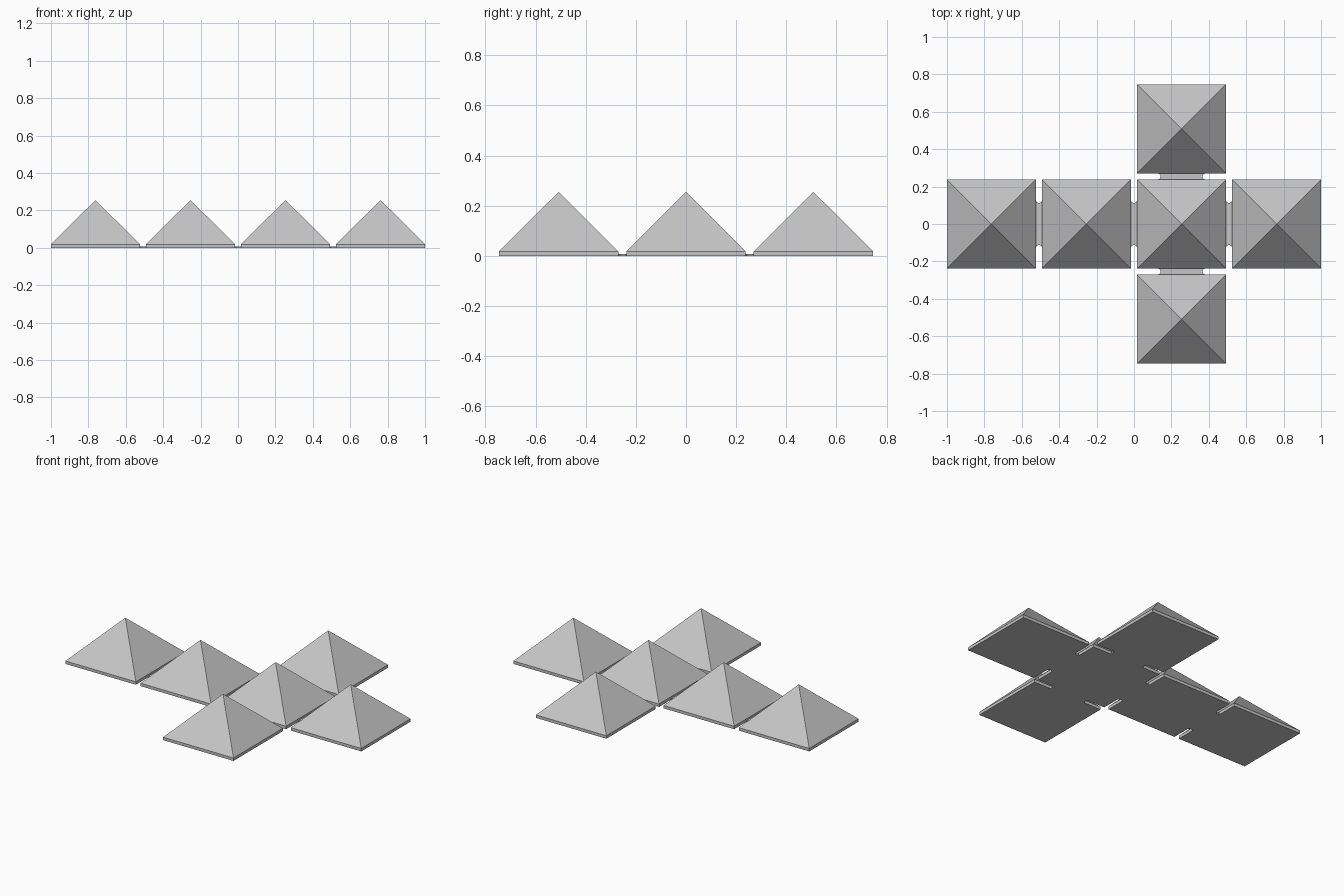
import bpy, bmesh, math
from mathutils import Matrix, Vector

cube = bpy.data.objects.get("Cube")
if cube:
    bpy.data.objects.remove(cube, do_unlink=True)

PITCH = 0.508          # spacing of neighbouring tiles
HALF = 0.238           # half width of a tile
GAP = PITCH / 2 - HALF # half width of the slot between tiles
SLAB = 0.018
PEAK = 0.255
HINGE = 0.007
HINGE_HALF = 0.128

grey = bpy.data.materials.new("plain grey")
grey.use_nodes = True
colour = (0.56, 0.56, 0.56, 1)
grey.diffuse_color = colour
grey.node_tree.nodes["Principled BSDF"].inputs["Base Color"].default_value = colour


def finish(bm, name, location, turn=0):
    bmesh.ops.recalc_face_normals(bm, faces=bm.faces)
    mesh = bpy.data.meshes.new(name)
    bm.to_mesh(mesh)
    bm.free()
    mesh.materials.append(grey)
    obj = bpy.data.objects.new(name, mesh)
    obj.matrix_world = Matrix.Translation(location) @ Matrix.Rotation(turn, 4, "Z")
    bpy.context.collection.objects.link(obj)


def extruded(outline, height):
    bm = bmesh.new()
    base = bm.faces.new([bm.verts.new((x, y, 0)) for x, y in outline])
    top = bmesh.ops.extrude_face_region(bm, geom=[base], use_keep_orig=True)["geom"]
    bmesh.ops.translate(bm, vec=(0, 0, height),
                        verts=[v for v in top if isinstance(v, bmesh.types.BMVert)])
    return bm, next(f for f in top if isinstance(f, bmesh.types.BMFace))


# Square slab rising to a 45 degree pyramid
def tile(name, x, y):
    corners = [(-HALF, -HALF), (HALF, -HALF), (HALF, HALF), (-HALF, HALF)]
    bm, top = extruded(corners, SLAB)
    apex = bmesh.ops.poke(bm, faces=[top])["verts"][0]
    apex.co = Vector((0, 0, PEAK))
    finish(bm, name, (x, y, 0))


# Thin living hinge with rounded notches at both ends
def hinge(name, x, y, turn=0):
    steps = 10
    arc = []
    for i in range(steps + 1):
        a = math.pi * i / steps
        arc.append((GAP * math.cos(a), HINGE_HALF - GAP * math.sin(a)))
    bm, _ = extruded(arc + [(-px, -py) for px, py in arc], HINGE)
    finish(bm, name, (x, y, 0), turn)


# Row of four tiles joined by three hinges
for i, side in enumerate(("far_right", "right", "centre", "left")):
    tile(side + "_pyramid", (i - 1.5) * PITCH, 0)
for i, side in enumerate(("right", "middle", "left")):
    hinge(side + "_hinge", (i - 1) * PITCH, 0)

# Front and back tiles hinged to the centre tile
for side, sign in (("front", -1), ("back", 1)):
    tile(side + "_pyramid", PITCH / 2, sign * PITCH)
    hinge(side + "_hinge", PITCH / 2, sign * PITCH / 2, math.pi / 2)
